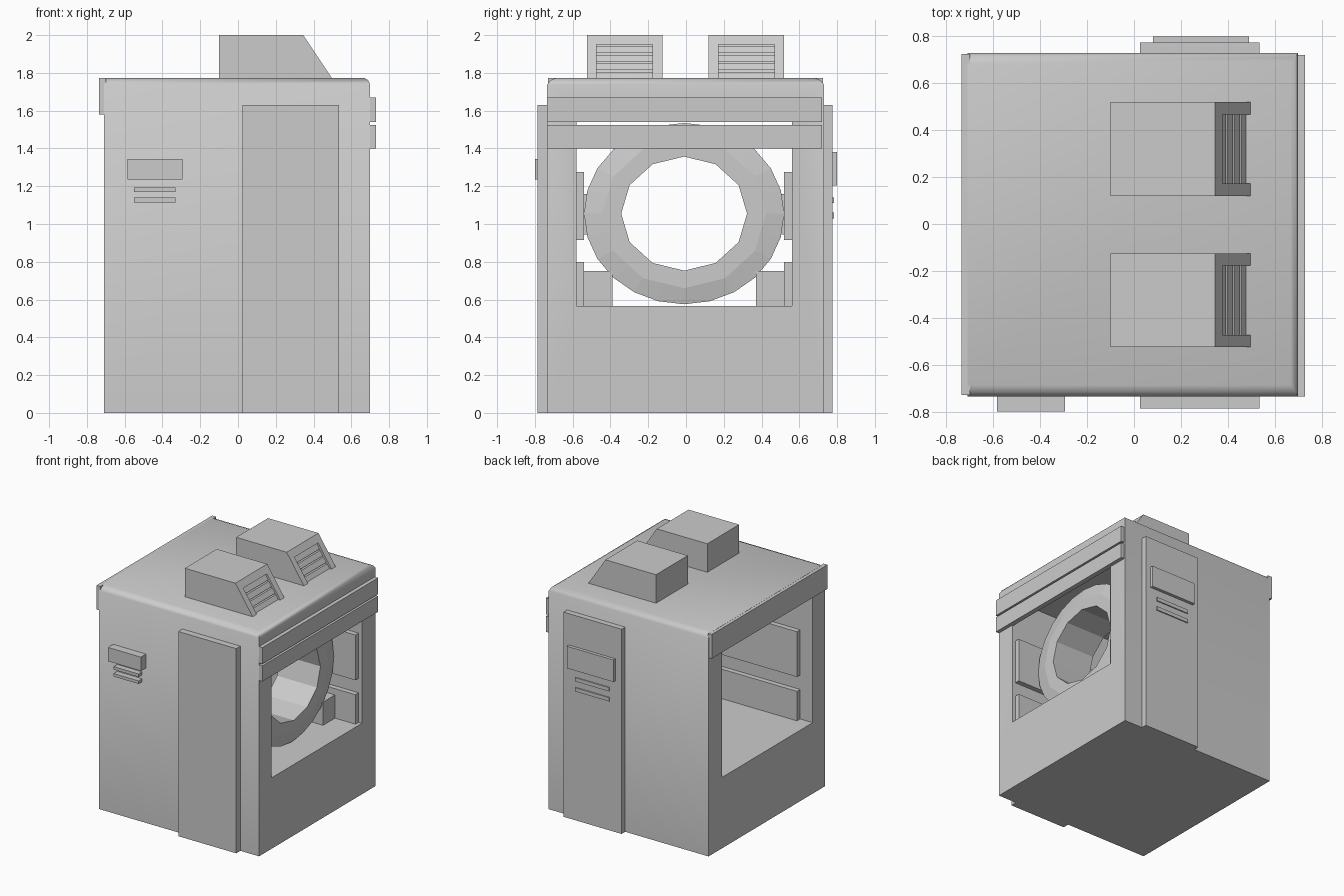
import bpy, bmesh, math

if "Cube" in bpy.data.objects:
    bpy.data.objects.remove(bpy.data.objects["Cube"])


def mesh_obj(name, verts, faces):
    me = bpy.data.meshes.new(name)
    bm = bmesh.new()
    vs = [bm.verts.new(v) for v in verts]
    for f in faces:
        bm.faces.new([vs[i] for i in f])
    bmesh.ops.recalc_face_normals(bm, faces=bm.faces)
    bm.to_mesh(me)
    bm.free()
    ob = bpy.data.objects.new(name, me)
    bpy.context.collection.objects.link(ob)
    return ob


def loft(name, loops, close=False):
    """Skin equal-length loops; cap the ends, or join last to first."""
    n, m = len(loops[0]), len(loops)
    verts = [v for lp in loops for v in lp]
    faces = []
    for k in range(m if close else m - 1):
        a, b = k * n, ((k + 1) % m) * n
        faces += [(a + i, a + (i + 1) % n, b + (i + 1) % n, b + i) for i in range(n)]
    if not close:
        faces += [list(range(n)), list(range((m - 1) * n, m * n))]
    return mesh_obj(name, verts, faces)


def box(name, x0, x1, y0, y1, z0, z1):
    return loft(name, [[(x0, y0, z), (x1, y0, z), (x1, y1, z), (x0, y1, z)] for z in (z0, z1)])


def prism(name, pts, y0, y1):
    return loft(name, [[(x, y, z) for x, z in pts] for y in (y0, y1)])


def cut(ob, cutter):
    mod = ob.modifiers.new("cut", 'BOOLEAN')
    mod.operation, mod.solver, mod.object = 'DIFFERENCE', 'EXACT', cutter
    bpy.context.view_layer.objects.active = ob
    bpy.ops.object.modifier_apply(modifier=mod.name)
    bpy.data.objects.remove(cutter)


# Cabinet with softened roof edges and a tunnel running through it
def outline(z, d):
    return [(-.71, -.735 + d, z), (.70 - d * .65, -.735 + d, z),
            (.70 - d * .65, .73 - d, z), (-.71, .73 - d, z)]


body = loft("cabinet", [outline(0, 0), outline(1.738, 0), outline(1.762, .018), outline(1.773, .048)])
cut(body, box("tunnel_cutter", -1, 1, -.58, .56, .565, 1.62))
bpy.ops.object.select_all(action='DESELECT')
body.select_set(True)
bpy.context.view_layer.objects.active = body
bpy.ops.object.shade_smooth_by_angle(angle=math.radians(40))

# Fascia boards at both ends
box("left_fascia", -.735, -.70, -.73, .725, 1.58, 1.772)
box("right_fascia_upper", .69, .73, -.735, .72, 1.54, 1.67)
box("right_fascia_lower", .69, .73, -.735, .72, 1.40, 1.525)

# Service doors
box("front_door", .025, .535, -.787, -.72, 0, 1.63)
box("back_door", .025, .535, .72, .775, 0, 1.63)

# Label plates with narrow strips beneath
box("front_plate", -.585, -.295, -.80, -.72, 1.235, 1.345)
for z in (1.17, 1.115):
    box("front_strip", -.55, -.33, -.78, -.72, z, z + .024)
box("back_plate", .08, .49, .76, .80, 1.205, 1.38)
for z in (1.11, 1.03):
    box("back_strip", .13, .43, .76, .784, z, z + .03)

# Tunnel wall panels, ring feet and side clips (mirrored about the ring centre)
YC = -.01


def pair(name, x0, x1, a, b, z0, z1):
    for s in (-1, 1):
        ys = sorted((YC + s * a, YC + s * b))
        box(name, x0, x1, *ys, z0, z1)


pair("wall_panel_lower", -.60, .67, .53, .575, .565, .80)
pair("wall_panel_upper", -.60, .67, .53, .575, .915, 1.275)
pair("ring_foot", .18, .49, .38, .535, .56, .75)
pair("ring_clip", .22, .47, .515, .535, .945, 1.16)


# Scanner ring: round outside, twelve-sided bore
def ring_loop(x, ry, rz, facet):
    pts = []
    for i in range(24):
        t = math.tau * i / 24
        k = math.cos(math.pi / 12) if facet and i % 2 else 1
        pts.append((x, YC + ry * k * math.sin(t), 1.055 + rz * k * math.cos(t)))
    return pts


loft("ring", [ring_loop(.48, .53, .48, False), ring_loop(.50, .433, .395, True),
              ring_loop(.50, .333, .302, True), ring_loop(.15, .333, .302, True),
              ring_loop(.15, .433, .395, True), ring_loop(.17, .53, .48, False)], close=True)


# Roof vents with a sloped, louvred face
def slope(z):
    return .345 + (2.0 - z) * .15 / .225


for yc in (-.325, .32):
    vent = prism("roof_vent", [(-.10, 1.765), (-.10, 2.0), (.345, 2.0), (slope(1.765), 1.765)],
                 yc - .2, yc + .2)
    cut(vent, prism("recess_cutter", [(slope(1.95) - .07, 1.95), (slope(1.95) + .1, 1.95),
                                      (slope(1.70) + .1, 1.70), (slope(1.70) - .07, 1.70)],
                    yc - .148, yc + .148))
    for i in range(4):
        z = 1.905 - i * .045
        prism("vent_louvre", [(slope(z) - .09, z), (slope(z) - .018, z),
                              (slope(z + .036) - .018, z + .036), (slope(z + .036) - .09, z + .036)],
              yc - .15, yc + .15)
